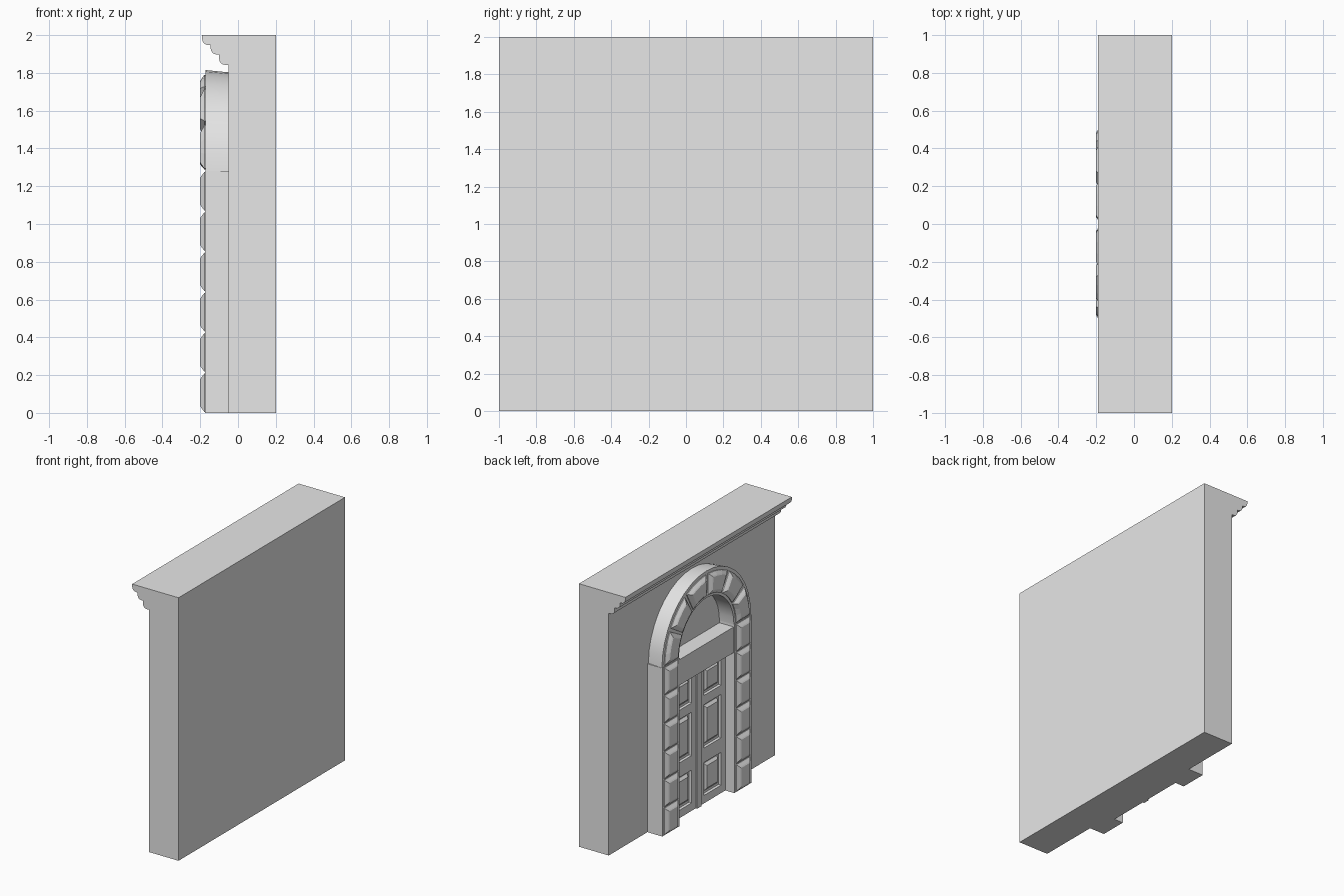
import bpy, bmesh, math

cube = bpy.data.objects.get("Cube")
if cube:
    bpy.data.objects.remove(cube, do_unlink=True)

stone = bpy.data.materials.new("grey_stone")
stone.use_nodes = True
GREY = (0.8, 0.8, 0.8, 1)
stone.diffuse_color = GREY
stone.node_tree.nodes["Principled BSDF"].inputs["Base Color"].default_value = GREY

WALL, JAMB, DOOR = -0.05, -0.175, -0.10
OUTER, INNER, SPRING = 0.535, 0.33, 1.28


def finish(name, bm, smooth=False):
    bmesh.ops.recalc_face_normals(bm, faces=bm.faces)
    mesh = bpy.data.meshes.new(name)
    bm.to_mesh(mesh)
    bm.free()
    mesh.materials.append(stone)
    obj = bpy.data.objects.new(name, mesh)
    bpy.context.collection.objects.link(obj)
    if smooth:
        bpy.ops.object.select_all(action='DESELECT')
        obj.select_set(True)
        bpy.context.view_layer.objects.active = obj
        bpy.ops.object.shade_smooth_by_angle(angle=math.radians(30))
    return obj


def stack(name, rings, smooth=False):
    """Solid made of matching closed loops, capped at both ends."""
    bm = bmesh.new()
    loops = [[bm.verts.new(p) for p in ring] for ring in rings]
    for a, b in zip(loops, loops[1:]):
        for i in range(len(a)):
            j = (i + 1) % len(a)
            bm.faces.new((a[i], a[j], b[j], b[i]))
    bm.faces.new(loops[0])
    bm.faces.new(loops[-1])
    return finish(name, bm, smooth)


def rect(x, y0, y1, z0, z1, inset=0):
    return [(x, y0 + inset, z0 + inset), (x, y1 - inset, z0 + inset),
            (x, y1 - inset, z1 - inset), (x, y0 + inset, z1 - inset)]


def box(name, x0, x1, y0, y1, z0, z1):
    return stack(name, [rect(x0, y0, y1, z0, z1), rect(x1, y0, y1, z0, z1)])


def sector(x, r0, r1, a0, a1, n, inset=0):
    """Arch segment outline around the springing centre."""
    da = inset / ((r0 + r1) / 2)
    angles = [a0 + da + (a1 - a0 - 2 * da) * i / n for i in range(n + 1)]
    pts = [(r1 - inset, a) for a in angles] + [(r0 + inset, a) for a in reversed(angles)]
    return [(x, r * math.cos(a), SPRING + r * math.sin(a)) for r, a in pts]


# Wall with stepped quarter-round cornice, one profile run along y
profile = [(0.2, 0), (0.2, 2), (-0.19, 2)]
for x, z in ((-0.19, 1.98), (-0.145, 1.93), (-0.1, 1.875)):
    for i in range(5):
        t = math.pi / 2 * i / 4
        profile.append((x + 0.033 * (1 - math.cos(t)), z - 0.033 * math.sin(t)))
    profile.append((x + 0.045, z - 0.033))
profile += [(WALL, 1.842), (WALL, 0)]
stack("wall_with_cornice", [[(x, y, z) for x, z in profile] for y in (-1, 1)])

# Arch ring over the doorway
stack("arch", [sector(x, INNER, OUTER - d, 0, math.pi, 18)
               for x, d in ((WALL, 0.012), (-0.172, 0))], smooth=True)

# Depth and inset of each step of a raised stone block
STEPS = ((-0.165, 0), (-0.178, 0), (-0.184, 0.008), (-0.195, 0.022), (-0.2, 0.03))

# Jambs with six blocks each
pitch = SPRING / 6
for side, label in ((1, "left"), (-1, "right")):
    y0, y1 = sorted((side * INNER, side * OUTER))
    box(f"{label}_jamb", WALL, JAMB, y0, y1, 0, SPRING)
    for i in range(6):
        stack(f"{label}_jamb_block_{i + 1}",
              [rect(x, y0 + 0.02, y1 - 0.02, i * pitch + 0.005, (i + 1) * pitch - 0.005, d)
               for x, d in STEPS])

# Six voussoirs on the arch
span = math.pi / 6
for i in range(6):
    stack(f"arch_block_{i + 1}",
          [sector(x, INNER + 0.02, OUTER - 0.025, i * span + 0.025, (i + 1) * span - 0.025, 3, d)
           for x, d in STEPS])

# Lintel below the lunette
box("lintel", WALL, -0.17, -INNER, INNER, 1.067, 1.262)

# Double door: backing, stiles, rails, raised panels
TOP = 1.067
panels = ((0.06, 0.31), (0.42, 0.75), (0.82, 1.03))
rails = ((0, 0.06), (0.31, 0.42), (0.75, 0.82), (1.03, TOP))
BACK = DOOR + 0.022
box("door_backing", WALL, BACK, -INNER, INNER, 0, TOP)
for side, label in ((1, "left"), (-1, "right")):
    def span_y(a, b):
        return sorted((side * a, side * b))
    box(f"{label}_door_inner_stile", WALL, DOOR, *span_y(0, 0.075), 0, TOP)
    box(f"{label}_door_outer_stile", WALL, DOOR, *span_y(0.28, INNER), 0, TOP)
    for i, (z0, z1) in enumerate(rails):
        box(f"{label}_door_rail_{i + 1}", WALL, DOOR, *span_y(0.075, 0.28), z0, z1)
    for i, (z0, z1) in enumerate(panels):
        stack(f"{label}_door_panel_{i + 1}",
              [rect(x, *span_y(0.075, 0.28), z0, z1, d)
               for x, d in ((BACK + 0.01, 0.02), (BACK - 0.002, 0.02), (DOOR + 0.004, 0.04))])

# Strip covering the joint between the door leaves
box("door_centre_strip", WALL, DOOR - 0.012, -0.025, 0.025, 0, TOP)
